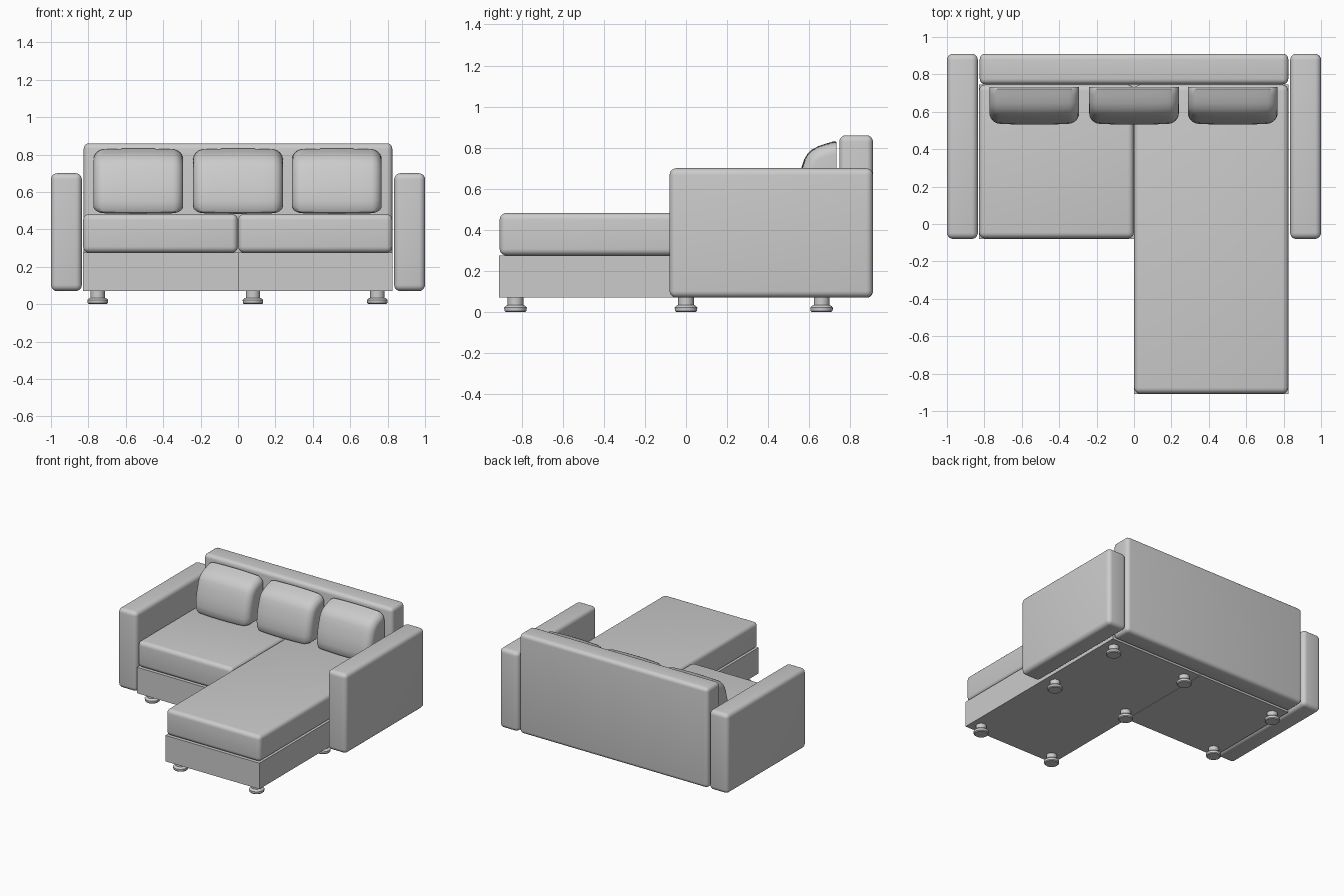
import bpy, bmesh, math

if "Cube" in bpy.data.objects:
    bpy.data.objects.remove(bpy.data.objects["Cube"])

grey = bpy.data.materials.new("grey_fabric")
grey.diffuse_color = (0.6, 0.6, 0.6, 1)
grey.use_nodes = True
grey.node_tree.nodes["Principled BSDF"].inputs["Base Color"].default_value = grey.diffuse_color


def finish(name, bm, smooth=True):
    bmesh.ops.recalc_face_normals(bm, faces=bm.faces)
    me = bpy.data.meshes.new(name)
    bm.to_mesh(me)
    bm.free()
    ob = bpy.data.objects.new(name, me)
    bpy.context.collection.objects.link(ob)
    me.materials.append(grey)
    if smooth:
        bpy.ops.object.select_all(action='DESELECT')
        ob.select_set(True)
        bpy.context.view_layer.objects.active = ob
        bpy.ops.object.shade_smooth_by_angle(angle=math.radians(35))
    return ob


def box(name, x, y, z, radius=0.0):
    """Box from (min, max) pairs, optionally with rounded edges."""
    bm = bmesh.new()
    bmesh.ops.create_cube(bm, size=1)
    for v in bm.verts:
        v.co = [r[0] if c < 0 else r[1] for c, r in zip(v.co, (x, y, z))]
    if radius:
        bmesh.ops.bevel(bm, geom=bm.edges[:], offset=radius, segments=5,
                        profile=0.5, affect='EDGES')
    return finish(name, bm, radius > 0)


def loft(bm, rings):
    """Skin closed rings of points and cap both ends."""
    rows = [[bm.verts.new(p) for p in ring] for ring in rings]
    n = len(rows[0])
    for a, b in zip(rows, rows[1:]):
        for i in range(n):
            j = (i + 1) % n
            bm.faces.new((a[i], a[j], b[j], b[i]))
    bm.faces.new(rows[0])
    bm.faces.new(rows[-1])


# Arms and backrest
for side, s in (("left", -1), ("right", 1)):
    box(side + "_arm", sorted((s * 0.835, s * 1.0)), (-0.08, 0.91), (0.07, 0.70), 0.033)
box("backrest", (-0.825, 0.825), (0.747, 0.91), (0.07, 0.86), 0.03)

# Bases and seat pads: short left seat, long right chaise
for side, x, front in (("left", (-0.828, -0.001), -0.08), ("chaise", (0.001, 0.825), -0.91)):
    box(side + "_base", x, (front, 0.745), (0.07, 0.275))
    box(side + "_seat", x, (front + 0.003, 0.745), (0.275, 0.482), 0.032)

# Back cushions: side profile (y, z) lofted across x with rounded ends
PROFILE = [(0.732, 0.483), (0.565, 0.483), (0.543, 0.49), (0.532, 0.51),
           (0.531, 0.55), (0.536, 0.60), (0.546, 0.65), (0.561, 0.70),
           (0.576, 0.745), (0.590, 0.768), (0.612, 0.790), (0.645, 0.808),
           (0.685, 0.821), (0.722, 0.832), (0.732, 0.828)]
W, R = 0.24, 0.055


def cushion(name, cx):
    half = [(W - R + R * math.sin(a), R * (1 - math.cos(a)))
            for a in (math.radians(d) for d in (0, 15, 30, 45, 60, 75, 90))]
    half = [(0, 0), (0.07, 0), (0.13, 0)] + half
    stations = [(-x, i) for x, i in reversed(half[1:])] + half
    rings = []
    for x, inset in stations:
        inset += 0.008 * (x / W) ** 2
        sy = 1 - inset / 0.20
        sz = 1 - inset * 0.8 / 0.174
        rings.append([(cx + x, 0.732 + (y - 0.732) * sy, 0.645 + (z - 0.645) * sz
                       - (1 - sz) * 0.02) for y, z in PROFILE])
    bm = bmesh.new()
    loft(bm, rings)
    finish(name, bm)


for name, cx in (("left", -0.533), ("middle", 0.0), ("right", 0.528)):
    cushion(name + "_back_cushion", cx)

# Turned feet
FOOT = [(0.048, 0), (0.054, 0.006), (0.055, 0.022), (0.048, 0.03),
        (0.038, 0.034), (0.038, 0.074)]
SIDES = 24
for x, y in [(x, y) for x in (0.08, 0.745) for y in (-0.83, 0.0, 0.66)] + [(-0.75, 0.0), (-0.75, 0.66)]:
    bm = bmesh.new()
    loft(bm, [[(x + r * math.cos(2 * math.pi * i / SIDES),
                y + r * math.sin(2 * math.pi * i / SIDES), z)
               for i in range(SIDES)] for r, z in FOOT])
    finish("foot", bm)
